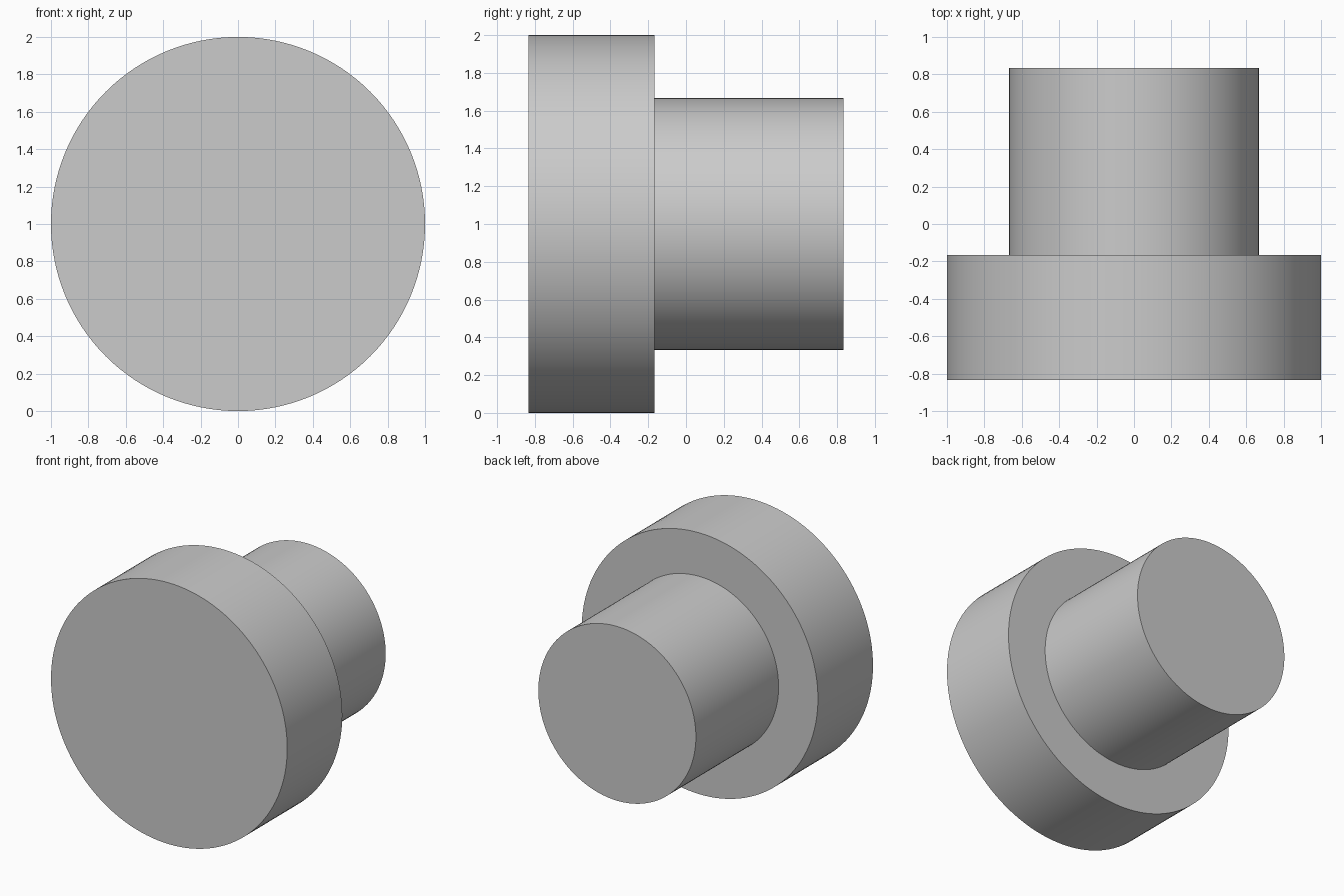
import bpy
import bmesh
import math
from mathutils import Matrix

cube = bpy.data.objects.get("Cube")
if cube:
    bpy.data.objects.remove(cube, do_unlink=True)

SIDES = 128
HEAD_RADIUS, SHANK_RADIUS = 1.0, 0.667
FRONT, SHOULDER, BACK = -0.833, -0.167, 0.833

# Single grey finish
grey = bpy.data.materials.new("light_grey")
grey.use_nodes = True
colour = (0.6, 0.6, 0.6, 1)
grey.diffuse_color = colour
grey.node_tree.nodes["Principled BSDF"].inputs["Base Color"].default_value = colour

# Wide head stepping down to a narrower shank, turned around the y axis
profile = [(HEAD_RADIUS, FRONT), (HEAD_RADIUS, SHOULDER),
           (SHANK_RADIUS, SHOULDER), (SHANK_RADIUS, BACK)]
bm = bmesh.new()
rings = []
for radius, y in profile:
    angles = [2 * math.pi * i / SIDES for i in range(SIDES)]
    rings.append([bm.verts.new((radius * math.cos(a), y, radius * math.sin(a)))
                  for a in angles])
for near, far in zip(rings, rings[1:]):
    for i in range(SIDES):
        j = (i + 1) % SIDES
        bm.faces.new((near[i], near[j], far[j], far[i]))

# Flat end caps
bm.faces.new(rings[0])
bm.faces.new(rings[-1])
bmesh.ops.recalc_face_normals(bm, faces=bm.faces)
bm.transform(Matrix.Translation((0, 0, HEAD_RADIUS)))

mesh = bpy.data.meshes.new("stepped_pin")
bm.to_mesh(mesh)
bm.free()
mesh.materials.append(grey)
pin = bpy.data.objects.new("stepped_pin", mesh)
bpy.context.collection.objects.link(pin)

# Smooth round walls with crisp rims
bpy.ops.object.select_all(action="DESELECT")
pin.select_set(True)
bpy.context.view_layer.objects.active = pin
bpy.ops.object.shade_smooth_by_angle(angle=math.radians(30))
